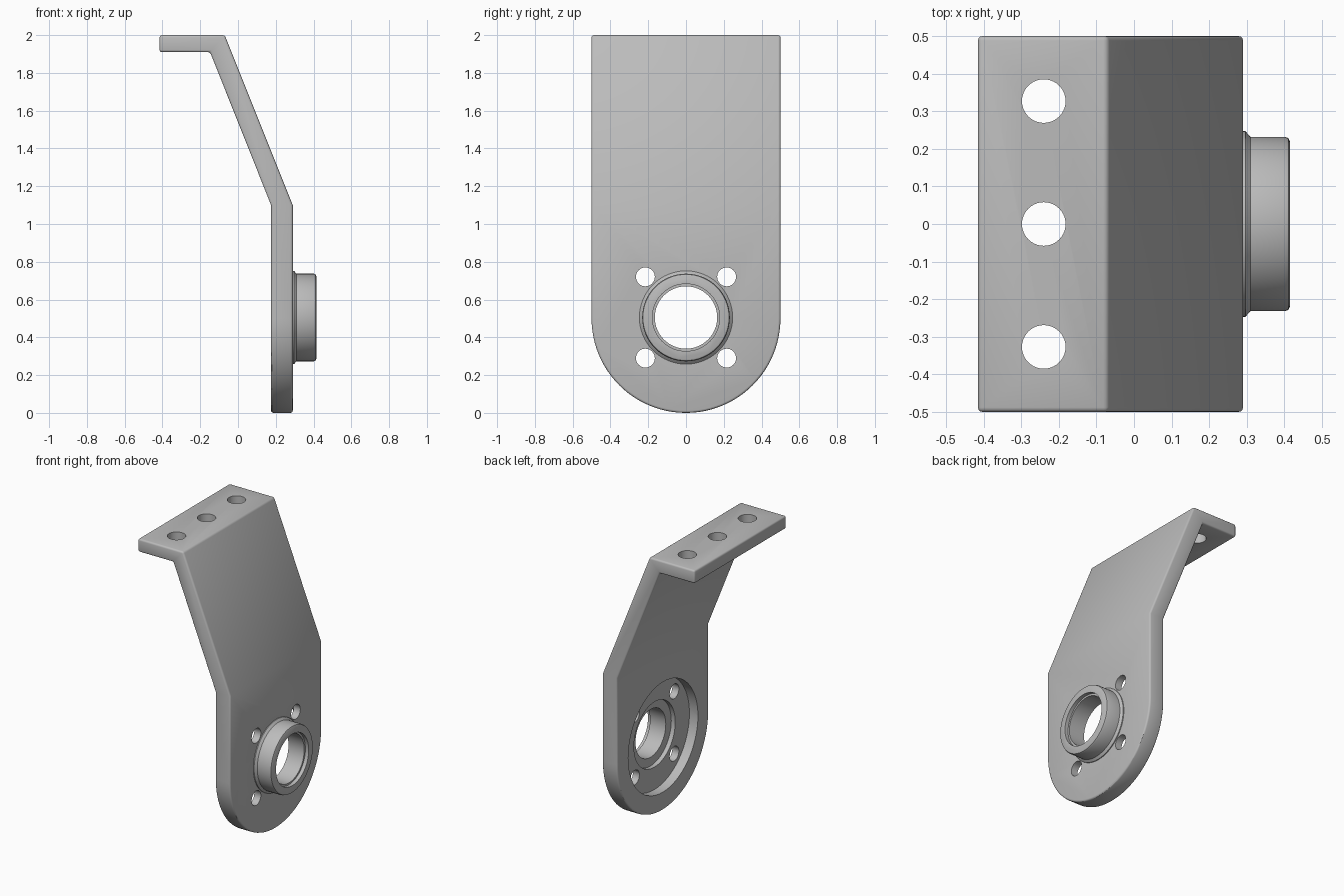
import bpy, bmesh, math

cube = bpy.data.objects.get("Cube")
if cube:
    bpy.data.objects.remove(cube, do_unlink=True)

HUB_Z = 0.505
grey = bpy.data.materials.new("satin grey")
grey.use_nodes = True
grey.diffuse_color = (0.5, 0.5, 0.5, 1)
grey.node_tree.nodes["Principled BSDF"].inputs["Base Color"].default_value = (0.5, 0.5, 0.5, 1)


def finish(name, bm):
    bmesh.ops.recalc_face_normals(bm, faces=bm.faces)
    mesh = bpy.data.meshes.new(name)
    bm.to_mesh(mesh)
    bm.free()
    mesh.materials.append(grey)
    ob = bpy.data.objects.new(name, mesh)
    bpy.context.collection.objects.link(ob)
    return ob


def extrude(name, points, vec):
    """Prism from a closed outline."""
    bm = bmesh.new()
    face = bm.faces.new([bm.verts.new(p) for p in points])
    new = bmesh.ops.extrude_face_region(bm, geom=[face])["geom"]
    bmesh.ops.translate(bm, vec=vec, verts=[v for v in new if isinstance(v, bmesh.types.BMVert)])
    return finish(name, bm)


def lathe(name, profile, y=0.0, z=HUB_Z, n=64):
    """Solid of revolution about an axis along x; profile is (x, radius)."""
    bm = bmesh.new()
    angles = [2 * math.pi * i / n for i in range(n)]
    rings = [[bm.verts.new((x, y + r * math.cos(a), z + r * math.sin(a))) for a in angles]
             for x, r in profile]
    for a, b in zip(rings, rings[1:]):
        for i in range(n):
            j = (i + 1) % n
            bm.faces.new((a[i], a[j], b[j], b[i]))
    bm.faces.new(rings[0])
    bm.faces.new(rings[-1])
    return finish(name, bm)


def apply(ob, kind, **settings):
    mod = ob.modifiers.new(kind, kind)
    for key, value in settings.items():
        setattr(mod, key, value)
    bpy.ops.object.select_all(action="DESELECT")
    bpy.context.view_layer.objects.active = ob
    ob.select_set(True)
    bpy.ops.object.modifier_apply(modifier=mod.name)


def combine(ob, other, operation):
    apply(ob, "BOOLEAN", operation=operation, object=other, solver="EXACT")
    bpy.data.objects.remove(other, do_unlink=True)


# Bent plate: side profile, trimmed to a straight top and a round bottom
side = [(-0.415, 2), (-0.07, 2), (0.29, 1.1), (0.29, -0.1),
        (0.175, -0.1), (0.175, 1.1), (-0.148, 1.91), (-0.415, 1.91)]
bracket = extrude("bracket", [(x, -0.7, z) for x, z in side], (0, 1.4, 0))
arc = [math.pi + math.pi * i / 48 for i in range(49)]
outline = [(-1, 0.5 * math.cos(a), 0.5 + 0.5 * math.sin(a)) for a in arc]
outline += [(-1, 0.5, 2.4), (-1, -0.5, 2.4)]
combine(bracket, extrude("outline", outline, (2, 0, 0)), "INTERSECT")
apply(bracket, "BEVEL", width=0.012, segments=3, limit_method="ANGLE", angle_limit=math.radians(40))

# Hub with a flared foot and rounded rim
hub = lathe("hub", [(0.28, 0.247), (0.296, 0.247), (0.31, 0.232), (0.402, 0.232),
                    (0.411, 0.228), (0.415, 0.219)])
combine(bracket, hub, "UNION")

# Rear recess, bearing seat, bore and front step
bore = lathe("bore", [(0.1, 0.38), (0.24, 0.38), (0.24, 0.225), (0.27, 0.225), (0.27, 0.165),
                      (0.39, 0.165), (0.39, 0.178), (0.5, 0.178)])
combine(bracket, bore, "DIFFERENCE")

# Four bolt holes around the hub
for sy in (-1, 1):
    for sz in (-1, 1):
        hole = lathe("bolt_hole", [(0.1, 0.05), (0.5, 0.05)], sy * 0.215, HUB_Z + sz * 0.215, 32)
        combine(bracket, hole, "DIFFERENCE")

# Three mounting holes through the top flange
for y in (-0.327, 0, 0.327):
    ring = [2 * math.pi * i / 40 for i in range(40)]
    circle = [(-0.24 + 0.058 * math.cos(a), y + 0.058 * math.sin(a), 1.8) for a in ring]
    combine(bracket, extrude("mount_hole", circle, (0, 0, 0.4)), "DIFFERENCE")

bpy.ops.object.select_all(action="DESELECT")
bpy.context.view_layer.objects.active = bracket
bracket.select_set(True)
bpy.ops.object.shade_smooth_by_angle(angle=math.radians(30))
